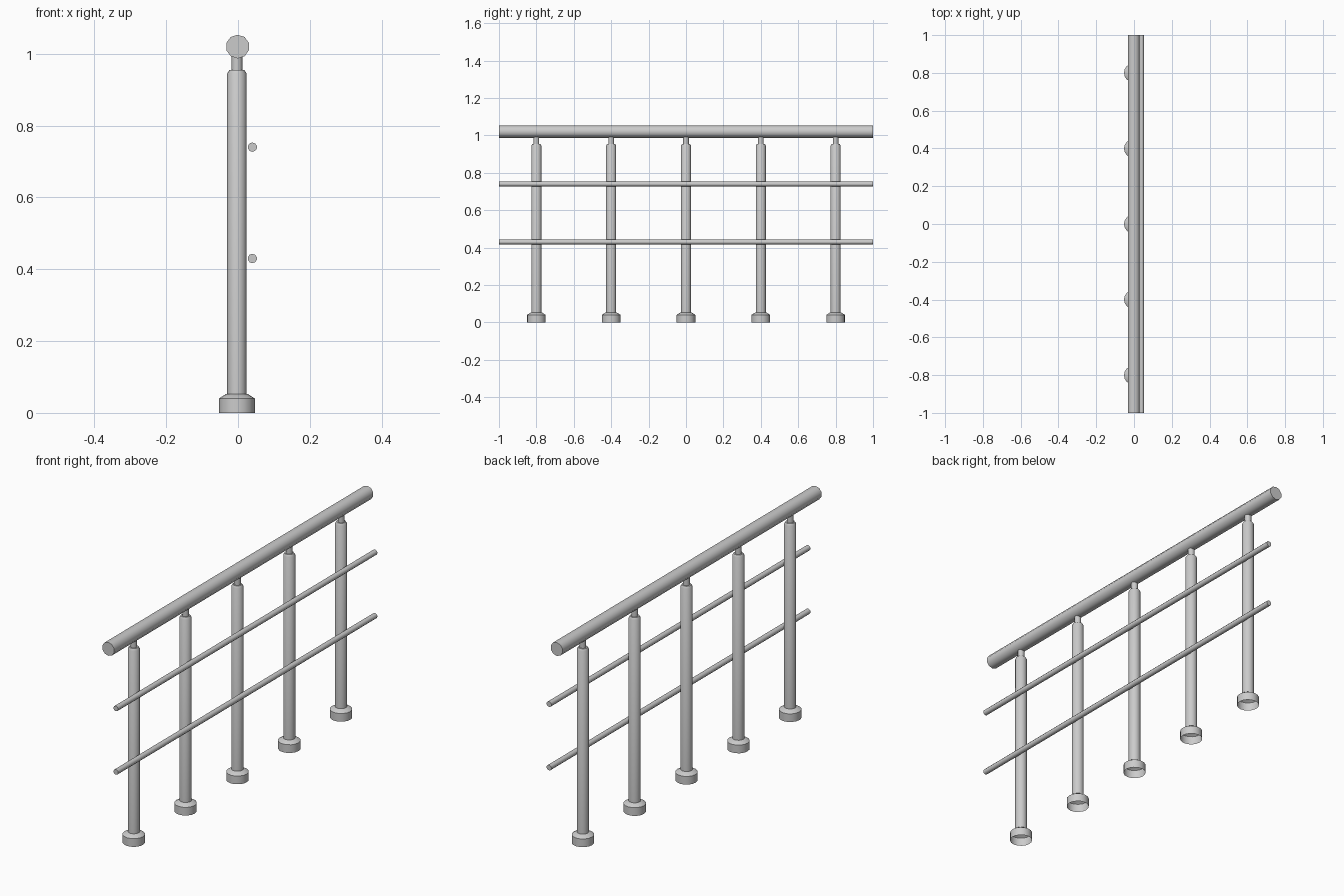
import bpy, bmesh, math
from mathutils import Matrix

cube = bpy.data.objects.get("Cube")
if cube:
    bpy.data.objects.remove(cube)

steel = bpy.data.materials.new("brushed_grey_steel")
steel.use_nodes = True
GREY = (0.6, 0.6, 0.6, 1)
steel.diffuse_color = GREY
steel.node_tree.nodes["Principled BSDF"].inputs["Base Color"].default_value = GREY

AXIS_X = -0.003


def finish(name, bm, location):
    bmesh.ops.recalc_face_normals(bm, faces=bm.faces)
    mesh = bpy.data.meshes.new(name)
    bm.to_mesh(mesh)
    bm.free()
    mesh.materials.append(steel)
    obj = bpy.data.objects.new(name, mesh)
    bpy.context.collection.objects.link(obj)
    obj.location = location
    bpy.ops.object.select_all(action="DESELECT")
    obj.select_set(True)
    bpy.context.view_layer.objects.active = obj
    bpy.ops.object.shade_smooth_by_angle(angle=math.radians(40))
    return obj


def bar(name, radius, sides, x, z):
    """Capped bar running the full length along y."""
    bm = bmesh.new()
    bmesh.ops.create_cone(bm, cap_ends=True, segments=sides, radius1=radius,
                          radius2=radius, depth=2,
                          matrix=Matrix.Rotation(math.pi / 2, 4, "X"))
    return finish(name, bm, (x, 0, z))


def post(name, y, sides=16):
    """Turned post with an open foot collar, shaft, shoulder and thin neck."""
    profile = [(0.05, 0), (0.05, 0.04), (0.03, 0.053), (0.027, 0.053),
               (0.027, 0.945), (0.021, 0.955), (0.015, 0.955), (0.015, 1.0)]
    bm = bmesh.new()
    rings = [[bm.verts.new((r * math.cos(a), r * math.sin(a), z))
              for a in (math.tau * i / sides for i in range(sides))]
             for r, z in profile]
    for low, high in zip(rings, rings[1:]):
        for i in range(sides):
            j = (i + 1) % sides
            bm.faces.new((low[i], low[j], high[j], high[i]))
    return finish(name, bm, (AXIS_X, y, 0))


# Handrail
bar("handrail", 0.033, 10, AXIS_X + 0.002, 1.02)

# Slim rails on the left side of the posts
for name, z in (("lower_rail", 0.43), ("upper_rail", 0.74)):
    bar(name, 0.013, 10, 0.04, z)

# Evenly spaced posts
for i in range(5):
    post(f"post_{i + 1}", 0.4 * (i - 2))
